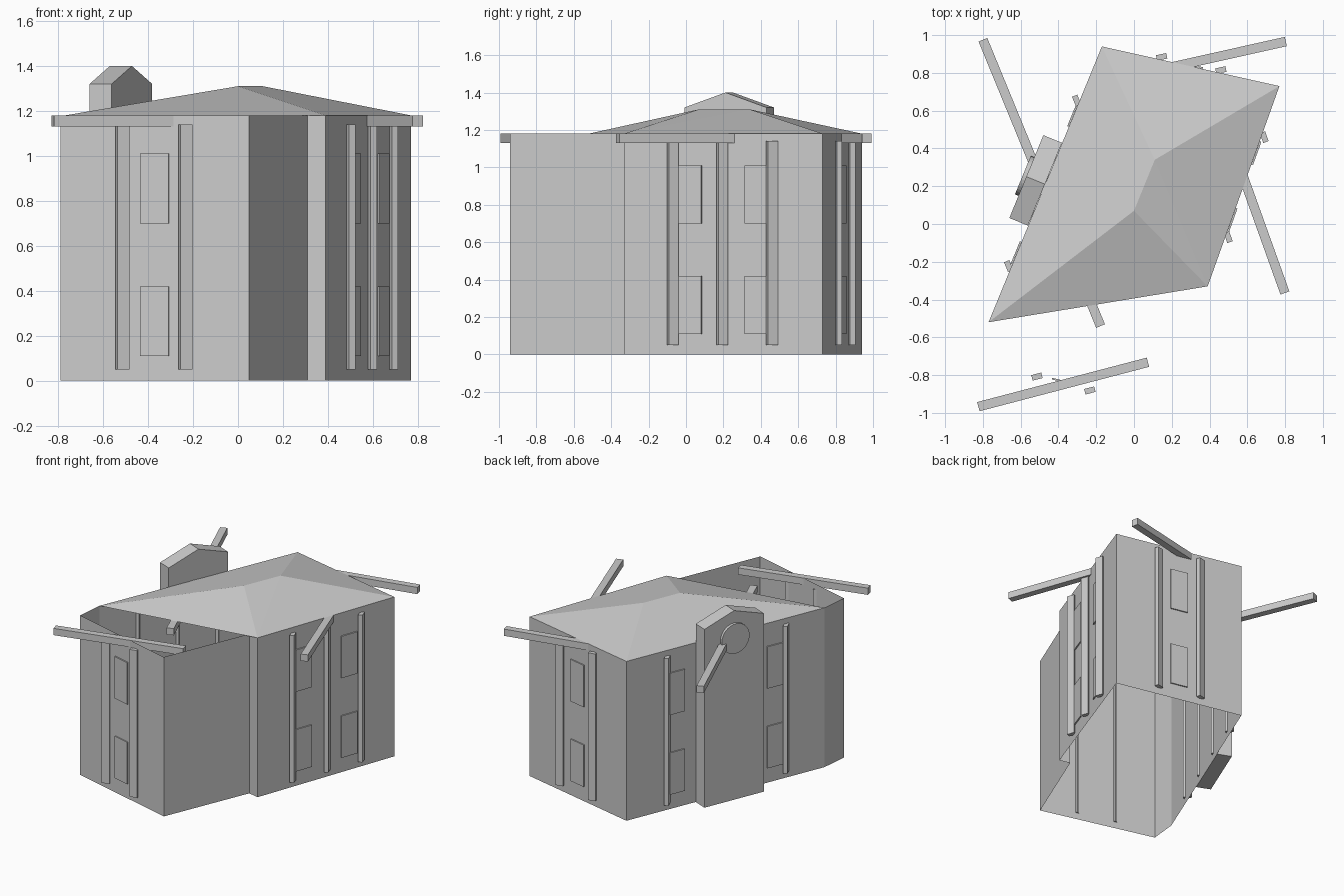
import bpy, bmesh, math
from mathutils import Matrix, Vector

cube = bpy.data.objects.get("Cube")
if cube:
    bpy.data.objects.remove(cube)

grey = bpy.data.materials.new("plain_grey")
grey.use_nodes = True
tone = (0.6, 0.6, 0.6, 1)
grey.diffuse_color = tone
grey.node_tree.nodes["Principled BSDF"].inputs["Base Color"].default_value = tone


def add_object(name, bm, matrix=Matrix()):
    mesh = bpy.data.meshes.new(name)
    bmesh.ops.recalc_face_normals(bm, faces=bm.faces)
    bm.to_mesh(mesh)
    bm.free()
    mesh.materials.append(grey)
    obj = bpy.data.objects.new(name, mesh)
    obj.matrix_world = matrix
    bpy.context.collection.objects.link(obj)
    return obj


def box(name, centre, angle, size):
    bm = bmesh.new()
    bmesh.ops.create_cube(bm, size=1)
    bmesh.ops.scale(bm, vec=size, verts=bm.verts)
    add_object(name, bm, Matrix.Translation(centre) @ Matrix.Rotation(angle, 4, 'Z'))


WALL_TOP = 1.18

# Floor plan, counter-clockwise from the front corner on the yard side
plan = [Vector(p) for p in [(-0.79, -0.72), (0.05, -0.94), (0.31, -0.31), (0.39, -0.33),
                            (0.77, 0.73), (-0.17, 0.94), (-0.77, -0.52)]]

# Thin outer walls, open at top and bottom
bm = bmesh.new()
low = [bm.verts.new((p.x, p.y, 0)) for p in plan]
high = [bm.verts.new((p.x, p.y, WALL_TOP)) for p in plan]
for i in range(len(plan)):
    j = (i + 1) % len(plan)
    bm.faces.new((low[i], low[j], high[j], high[i]))
add_object("outer_walls", bm)

# Hipped roof over the rear part
bm = bmesh.new()
a, b, c, d = [bm.verts.new((plan[i].x, plan[i].y, WALL_TOP)) for i in (6, 3, 4, 5)]
ridge_front = bm.verts.new((0, 0.07, 1.31))
ridge_back = bm.verts.new((0.11, 0.34, 1.31))
for face in ((a, b, ridge_front), (b, c, ridge_back, ridge_front),
             (c, d, ridge_back), (d, a, ridge_front, ridge_back)):
    bm.faces.new(face)
bmesh.ops.triangulate(bm, faces=[f for f in bm.faces if len(f.verts) == 4])
add_object("hipped_roof", bm)

# Posts, top beam and window plates on each main wall; timbers turn the opposite way
for side, start, end, posts in (("front", 0, 1, 2), ("left", 3, 4, 3),
                                ("back", 4, 5, 2), ("right", 5, 6, 4)):
    p, q = plan[start], plan[end]
    run = q - p
    angle = math.atan2(run.y, run.x)
    normal = Vector((run.y, -run.x)).normalized()

    def spot(t, out, z):
        s = p + run * t + normal * out
        return (s.x, s.y, z)

    box(side + "_beam", spot(0.5, 0.02, 1.155), -angle, (run.length + 0.06, 0.05, 0.05))
    for i in range(1, posts + 1):
        box(f"{side}_post_{i}", spot(i / (posts + 1), 0.015, 0.595), -angle,
            (0.055, 0.03, 1.09))
    for i in range(1, posts):
        for level, z in (("lower", 0.265), ("upper", 0.855)):
            box(f"{side}_{level}_window_{i}", spot(i / posts, 0.005, z), angle,
                (0.13, 0.009, 0.31))

# Gabled tower against the middle of the right wall
run = plan[6] - plan[5]
angle = math.atan2(run.y, run.x)
middle = (plan[5] + plan[6]) / 2
base = Matrix.Translation((middle.x, middle.y, 0)) @ Matrix.Rotation(angle, 4, 'Z')
bm = bmesh.new()
outline = [(-0.237, 0), (0.237, 0), (0.237, 1.32), (0, 1.4), (-0.237, 1.32)]
gable = bm.faces.new([bm.verts.new((x, -0.002, z)) for x, z in outline])
new = bmesh.ops.extrude_face_region(bm, geom=[gable])["geom"]
bmesh.ops.translate(bm, vec=(0, -0.106, 0),
                    verts=[v for v in new if isinstance(v, bmesh.types.BMVert)])
add_object("gabled_tower", bm, base)

# Round dial on the tower's outer face
bm = bmesh.new()
bmesh.ops.create_cone(bm, cap_ends=True, segments=32, radius1=0.11, radius2=0.11, depth=0.02)
add_object("round_dial", bm,
           base @ Matrix.Translation((0, -0.118, 1.2)) @ Matrix.Rotation(math.pi / 2, 4, 'X'))
